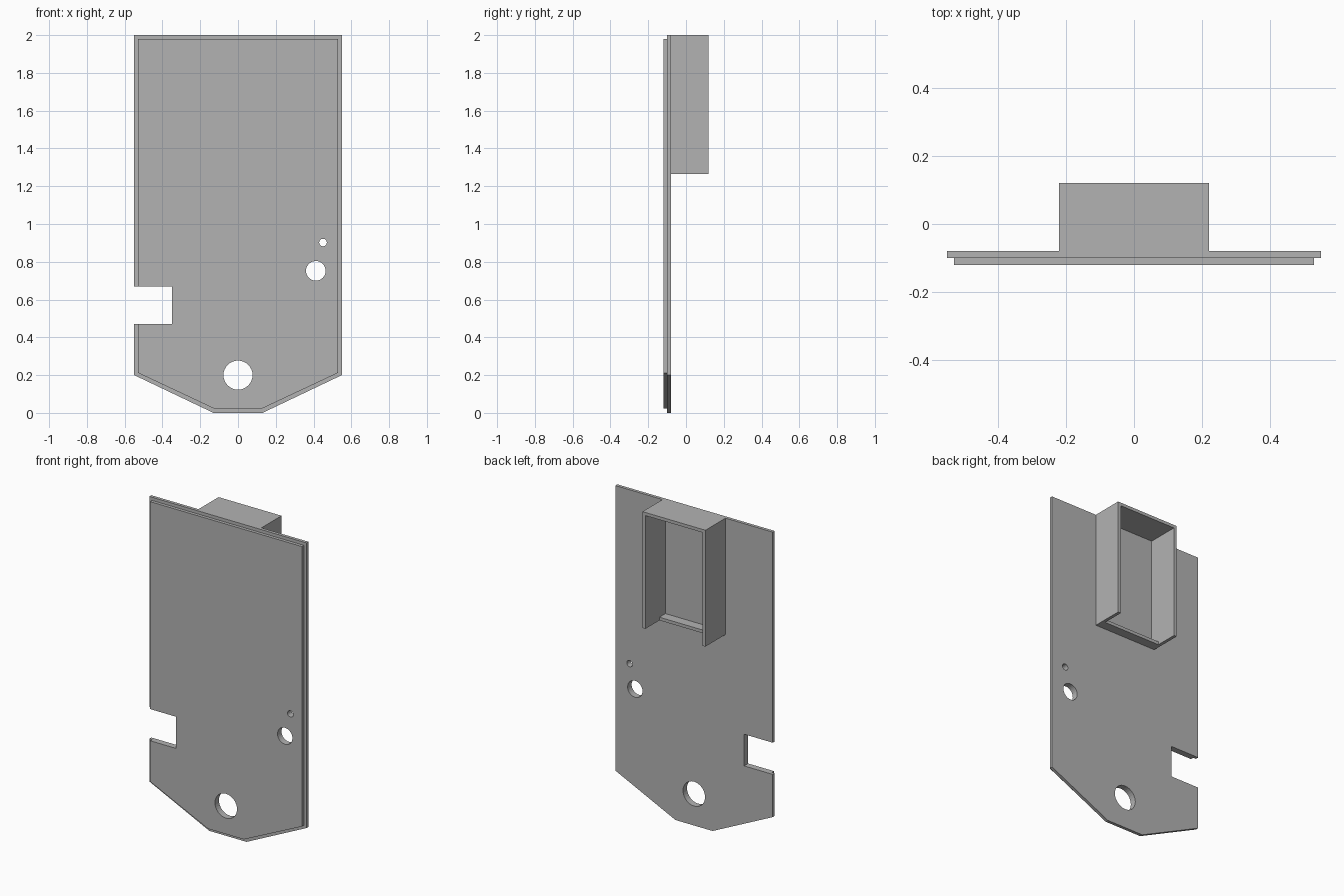
import bpy
import bmesh
from math import cos, sin, tau

cube = bpy.data.objects.get("Cube")
if cube:
    bpy.data.objects.remove(cube, do_unlink=True)

grey = bpy.data.materials.new("plain grey")
grey.use_nodes = True
grey.diffuse_color = (0.45, 0.45, 0.45, 1)
grey.node_tree.nodes["Principled BSDF"].inputs["Base Color"].default_value = grey.diffuse_color


def add_object(name, mesh):
    obj = bpy.data.objects.new(name, mesh)
    bpy.context.collection.objects.link(obj)
    mesh.materials.clear()
    mesh.materials.append(grey)
    return obj


def circle(x, z, radius, sides=32):
    return [(x + radius * cos(tau * i / sides), z + radius * sin(tau * i / sides))
            for i in range(sides)]


def extruded_plate(name, loops, y_front, y_back):
    """Fill x-z outlines (inner loops become holes) and extrude them along y."""
    curve = bpy.data.curves.new(name + " outline", "CURVE")
    curve.dimensions = "2D"
    curve.fill_mode = "BOTH"
    curve.extrude = (y_back - y_front) / 2
    for loop in loops:
        spline = curve.splines.new("POLY")
        spline.points.add(len(loop) - 1)
        spline.use_cyclic_u = True
        for point, (x, z) in zip(spline.points, loop):
            point.co = (x, z, 0, 1)
    helper = bpy.data.objects.new(name + " helper", curve)
    bpy.context.collection.objects.link(helper)
    bpy.context.view_layer.update()
    depsgraph = bpy.context.evaluated_depsgraph_get()
    mesh = bpy.data.meshes.new_from_object(helper.evaluated_get(depsgraph))
    bpy.data.objects.remove(helper, do_unlink=True)
    # Stand the outline upright and weld its walls to its caps
    bm = bmesh.new()
    bm.from_mesh(mesh)
    for v in bm.verts:
        x, z, depth = v.co
        v.co = (x, (y_front + y_back) / 2 - depth, z)
    bmesh.ops.remove_doubles(bm, verts=bm.verts, dist=0.0001)
    bmesh.ops.recalc_face_normals(bm, faces=bm.faces)
    for face in bm.faces:
        face.smooth = False
    bm.to_mesh(mesh)
    bm.free()
    mesh.name = name
    return add_object(name, mesh)


def box(name, low, high):
    bm = bmesh.new()
    bmesh.ops.create_cube(bm, size=1)
    for v in bm.verts:
        v.co = [(a + b) / 2 + c * (b - a) for a, b, c in zip(low, high, v.co)]
    mesh = bpy.data.meshes.new(name)
    bm.to_mesh(mesh)
    bm.free()
    return add_object(name, mesh)


def panel_outline(half_width, top, shoulder, foot, bottom):
    """Panel with a tapered foot and a square notch in its right edge."""
    return [(-half_width, top), (half_width, top), (half_width, shoulder),
            (foot, bottom), (-foot, bottom), (-half_width, shoulder),
            (-half_width, 0.47), (-0.35, 0.47), (-0.35, 0.67), (-half_width, 0.67)]


# Two stacked plates, the front one slightly smaller, sharing three holes
holes = [circle(0, 0.2, 0.077), circle(0.412, 0.752, 0.052), circle(0.45, 0.902, 0.02)]
extruded_plate("back_plate", [panel_outline(0.55, 2, 0.2, 0.13, 0)] + holes, -0.1, -0.08)
extruded_plate("front_plate", [panel_outline(0.53, 1.98, 0.212, 0.125, 0.022)] + holes,
               -0.12, -0.1)

# Open holder on the back: top and sides in one frame, plus a shallow ledge
W, T, LOW = 0.22, 0.02, 1.265
extruded_plate("holder_frame", [[(-W, LOW), (-W, 2), (W, 2), (W, LOW), (W - T, LOW),
                                 (W - T, 2 - T), (T - W, 2 - T), (T - W, LOW)]], -0.08, 0.12)
box("holder_ledge", (T - W, -0.08, LOW), (W - T, -0.02, LOW + T))
